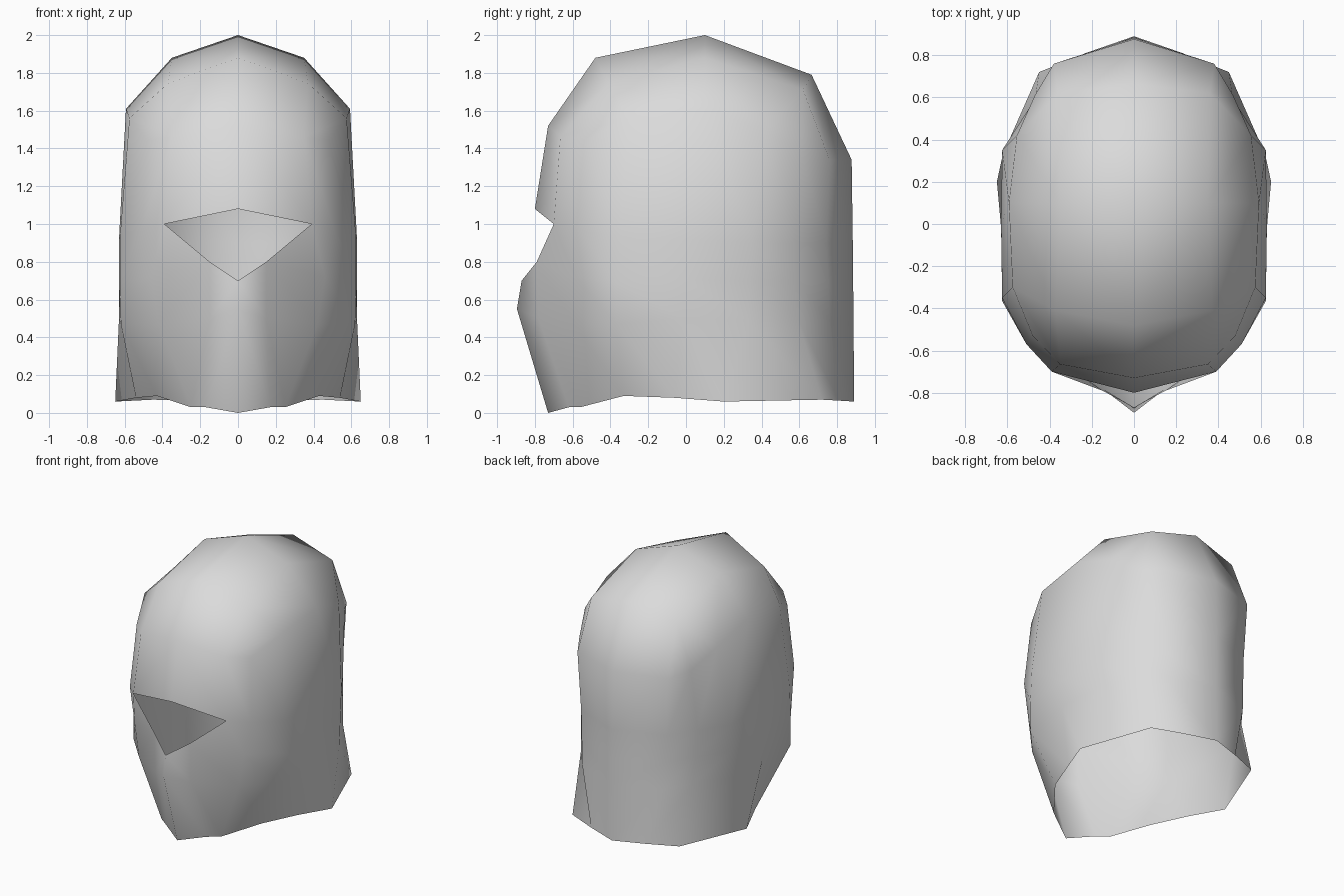
import bpy
import bmesh
from mathutils import Vector

if "Cube" in bpy.data.objects:
    bpy.data.objects.remove(bpy.data.objects["Cube"])

# Half rings of the helmet wall, from front centre round the side to back centre
brow = [(0, -.73, 1.52), (.35, -.665, 1.46), (.48, -.53, 1.44), (.575, -.3, 1.56),
        (.593, .1, 1.61), (.555, .42, 1.5), (.47, .61, 1.37), (.38, .76, 1.34), (0, .877, 1.34)]
eye = [(0, -.80, 1.08), (.39, -.70, 1.0), (.51, -.57, .97), (.625, -.35, .93),
       (.63, 0, .92), (.625, .35, .9), (.49, .56, .9), (.36, .745, .9), (0, .883, .9)]
chin = [(0, -.895, .55), (.15, -.78, .5), (.42, -.59, .47), (.62, -.37, .47),
        (.63, -.02, .5), (.622, .33, .49), (.47, .59, .5), (.34, .76, .49), (0, .887, .48)]
rim = [(0, -.73, 0), (.17, -.62, .03), (.25, -.56, .03), (.43, -.33, .09),
       (.54, -.06, .08), (.65, .2, .06), (.45, .72, .07), (.23, .81, .065), (0, .89, .06)]

# Cheek ring: lower edge of the visor in front, halfway between its neighbours behind
cheek = [(0, -.87, .7), (.15, -.79, .8), (.46, -.585, .72), (.625, -.365, .69)]
cheek += [tuple((Vector(a) + Vector(b)) / 2) for a, b in zip(eye[4:], chin[4:])]

# Crown points inside the brow ring
crown_mid = [(0, -.48, 1.88), (0, .1, 2.0), (0, .665, 1.79)]
crown_side = [(.37, -.41, 1.745), (.35, .1, 1.88), (.36, .62, 1.71)]

bm = bmesh.new()


def add_verts(points):
    return [bm.verts.new(p) for p in points]


def bridge(a, b, skip=()):
    """Fill quads between two rows of vertices."""
    for i in range(len(a) - 1):
        if i not in skip:
            bm.faces.new((a[i], b[i], b[i + 1], a[i + 1]))


rings = [add_verts(r) for r in (brow, eye, cheek, chin, rim)]
for k in range(4):
    # the front quad between eye and cheek rings stays open as the visor slot
    bridge(rings[k], rings[k + 1], skip=(0,) if k == 1 else ())

# Domed crown, rows run front to back
top = rings[0]
mid_row = [top[0]] + add_verts(crown_mid) + [top[8]]
side_row = [top[1]] + add_verts(crown_side) + [top[7]]
edge_row = top[2:7]
bridge(mid_row, side_row)
bridge(side_row, edge_row)

# Mirror to the left half and weld the centre line
copy = bmesh.ops.duplicate(bm, geom=bm.verts[:] + bm.edges[:] + bm.faces[:])["geom"]
for v in copy:
    if isinstance(v, bmesh.types.BMVert):
        v.co.x = -v.co.x
bmesh.ops.remove_doubles(bm, verts=bm.verts[:], dist=.0005)
bmesh.ops.recalc_face_normals(bm, faces=bm.faces[:])

# Make sure the crown faces outward
bm.faces.ensure_lookup_table()
highest = max(bm.faces, key=lambda f: f.calc_center_median().z)
if highest.normal.z < 0:
    bmesh.ops.reverse_faces(bm, faces=bm.faces[:])
for f in bm.faces:
    f.smooth = True

mesh = bpy.data.meshes.new("helmet_shell")
bm.to_mesh(mesh)
bm.free()
helmet = bpy.data.objects.new("helmet_shell", mesh)
bpy.context.collection.objects.link(helmet)

grey = bpy.data.materials.new("light_grey")
grey.diffuse_color = (.71, .71, .71, 1)
grey.use_nodes = True
grey.node_tree.nodes["Principled BSDF"].inputs["Base Color"].default_value = grey.diffuse_color
mesh.materials.append(grey)
